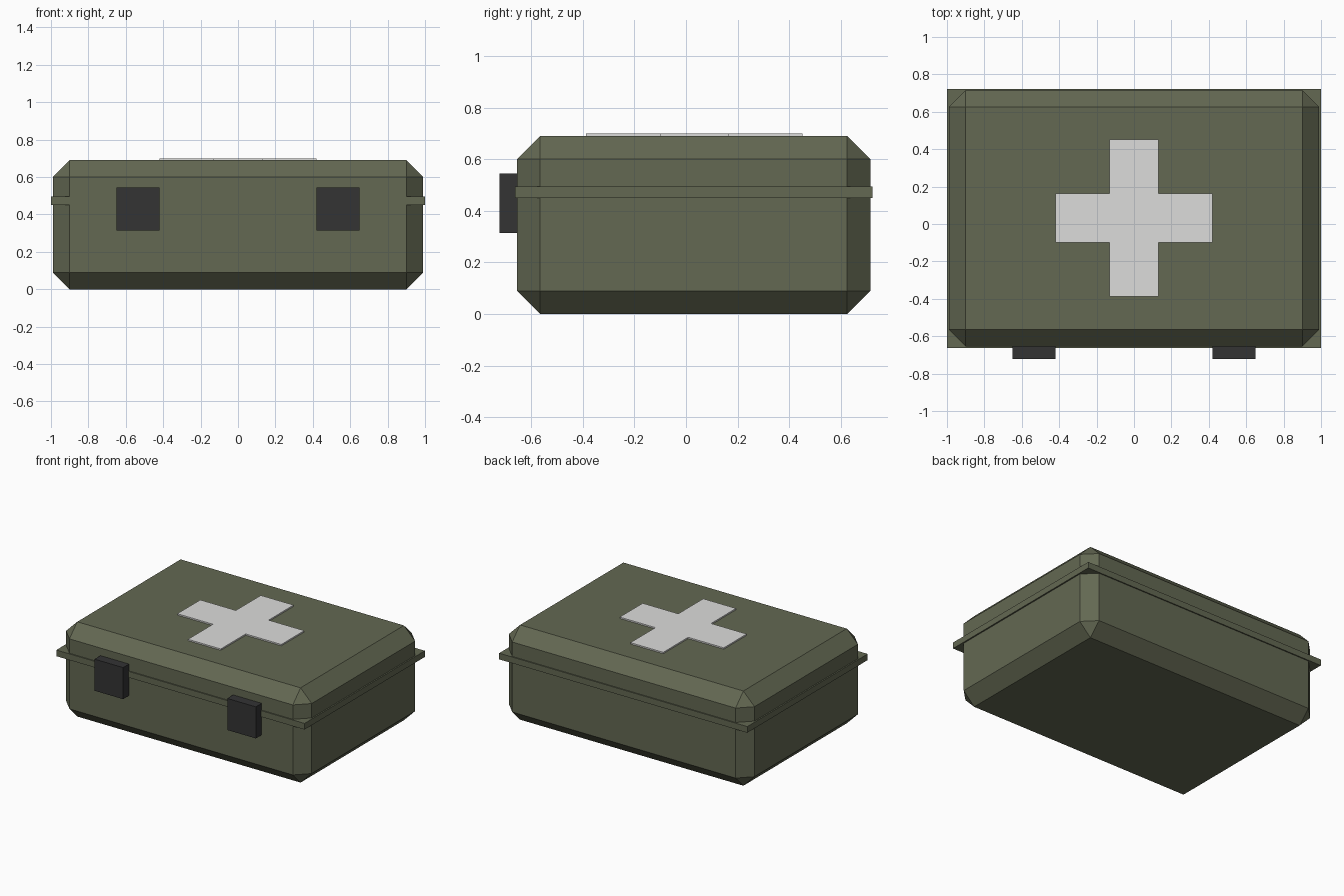
import bpy
import bmesh
from mathutils import Vector

if "Cube" in bpy.data.objects:
    bpy.data.objects.remove(bpy.data.objects["Cube"], do_unlink=True)


def make_material(name, rgb):
    mat = bpy.data.materials.new(name)
    mat.use_nodes = True
    color = (*rgb, 1.0)
    mat.diffuse_color = color
    mat.node_tree.nodes["Principled BSDF"].inputs["Base Color"].default_value = color
    return mat


def add_mesh(name, bm, mat):
    bmesh.ops.recalc_face_normals(bm, faces=bm.faces)
    mesh = bpy.data.meshes.new(name)
    bm.to_mesh(mesh)
    bm.free()
    mesh.materials.append(mat)
    obj = bpy.data.objects.new(name, mesh)
    bpy.context.scene.collection.objects.link(obj)
    return obj


def add_box(name, low, high, mat, chamfer=0.0):
    low, high = Vector(low), Vector(high)
    bm = bmesh.new()
    bmesh.ops.create_cube(bm, size=1.0)
    bmesh.ops.scale(bm, vec=high - low, verts=bm.verts)
    bmesh.ops.translate(bm, vec=(low + high) / 2, verts=bm.verts)
    if chamfer:
        bmesh.ops.bevel(bm, geom=bm.edges[:], offset=chamfer, segments=1,
                        profile=0.5, affect='EDGES')
    return add_mesh(name, bm, mat)


olive = make_material("olive green", (0.125, 0.138, 0.085))
black = make_material("dark grey", (0.033, 0.033, 0.034))
white = make_material("off white", (0.72, 0.72, 0.71))

# Chamfered case and the sharp-cornered rim around its seam
add_box("case_body", (-0.99, -0.655, 0), (0.99, 0.715, 0.69), olive, 0.09)
add_box("seam_rim", (-1, -0.663, 0.45), (1, 0.723, 0.495), olive)

# Front latches
for side, x in (("right", -0.535), ("left", 0.535)):
    add_box(f"{side}_latch", (x - 0.115, -0.723, 0.315),
            (x + 0.115, -0.64, 0.545), black)

# Raised cross on the lid, one outline extruded upwards
arm, reach, centre_y = 0.132, 0.419, 0.032
quarter = [(reach, -arm), (reach, arm), (arm, arm)]
bm = bmesh.new()
verts = []
for turn in range(4):
    for x, y in quarter:
        for _ in range(turn):
            x, y = -y, x
        verts.append(bm.verts.new((x, y + centre_y, 0.688)))
face = bm.faces.new(verts)
top = bmesh.ops.extrude_face_region(bm, geom=[face], use_keep_orig=True)["geom"]
bmesh.ops.translate(bm, vec=(0, 0, 0.012),
                    verts=[v for v in top if isinstance(v, bmesh.types.BMVert)])
add_mesh("lid_cross", bm, white)
